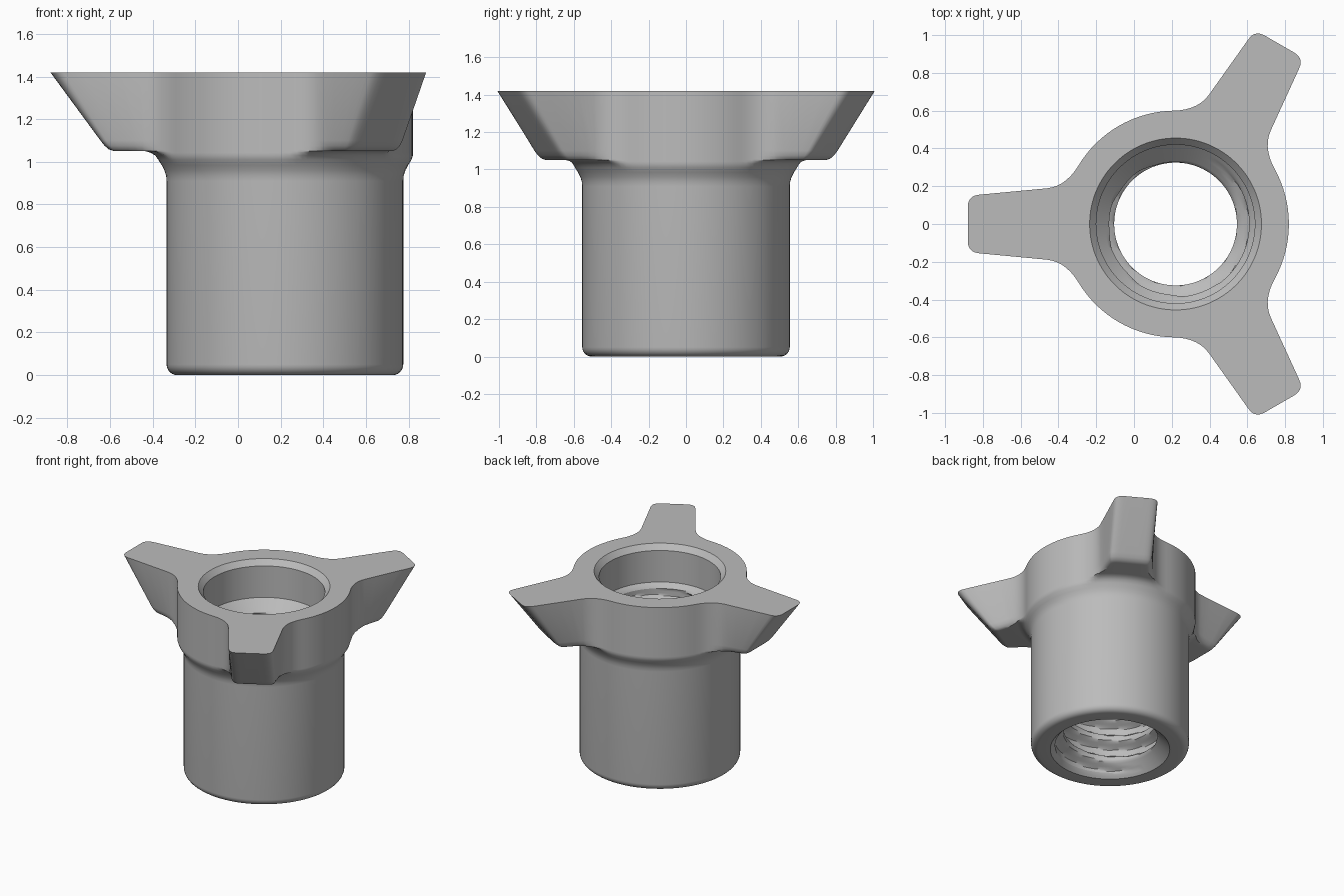
import bpy, bmesh
from math import pi, cos, sin, atan2, radians, hypot

cube = bpy.data.objects.get("Cube")
if cube:
    bpy.data.objects.remove(cube, do_unlink=True)

AXIS_X = 0.22
HEIGHT = 1.42
FLANGE_R, BODY_R = 0.60, 0.555
ARM_ROOT, ARM_TIP = 0.66, 1.10
BORE_R, MINOR_R, DEPTH, PITCH = 0.42, 0.325, 0.065, 0.17
LEDGE_Z = 1.14


def clamp(v, lo=0.0, hi=1.0):
    return max(lo, min(hi, v))


def bezier(a, b, c, n):
    """Quadratic curve from a to c, end point left out."""
    return [tuple((1 - t) ** 2 * p + 2 * t * (1 - t) * q + t * t * r
                  for p, q, r in zip(a, b, c))
            for t in (i / n for i in range(n))]


def half_outline():
    """Half of one arm sector, from the arm tip back to the flange arc."""
    pts = [(ARM_TIP, 0.0), (ARM_TIP, 0.045)]
    pts += bezier((ARM_TIP, 0.09), (ARM_TIP, 0.15), (1.04, 0.155), 5)
    pts += bezier((1.04, 0.155), (0.86, 0.172), (0.68, 0.189), 4)
    pts += bezier((0.68, 0.189), (0.58, 0.2), (0.513, 0.311), 7)
    for i in range(9):
        a = radians(31.2 + (60 - 31.2) * i / 8)
        pts.append((FLANGE_R * cos(a), FLANGE_R * sin(a)))
    return pts


half = half_outline()
sector = [(u, -v) for u, v in half[-2:0:-1]] + half


def outline(tip, cap, pinch=0.0):
    """Closed plan outline with arms cut back to tip and radius limited to cap."""
    s = (tip - ARM_ROOT) / (ARM_TIP - ARM_ROOT)
    ring = []
    for k in range(3):
        turn = pi / 3 + k * 2 * pi / 3
        for u, v in sector:
            if u > ARM_ROOT:
                u = ARM_ROOT + (u - ARM_ROOT) * s
            v *= 1 - pinch * clamp((u - 0.6) / 0.1)
            f = min(1.0, cap / hypot(u, v))
            u, v = u * f, v * f
            ring.append((u * cos(turn) - v * sin(turn), u * sin(turn) + v * cos(turn)))
    return ring


angles = [atan2(y, x) for x, y in outline(ARM_ROOT, BODY_R)]


def circle(r):
    return [(r * cos(a), r * sin(a)) for a in angles]


def thread_radius(a, z):
    """Helical groove, opened by a cone at each end of the bore."""
    p = (z / PITCH - a / (2 * pi)) % 1.0
    groove = MINOR_R + DEPTH * clamp((0.75 - abs(2 * p - 1)) / 0.45)
    return min(BORE_R, max(groove, BORE_R - z, BORE_R - (LEDGE_Z - z)))


def thread_ring(z):
    return [(thread_radius(a, z) * cos(a), thread_radius(a, z) * sin(a)) for a in angles]


# Flange and arms, from the top face down, blending into the body
rows = [(HEIGHT, outline(ARM_TIP, 2))]
for z, tip, pinch in ((1.10, 0.865, 0.02), (1.075, 0.845, 0.05),
                      (1.058, 0.825, 0.1), (1.05, 0.80, 0.16)):
    rows.append((z, outline(tip, 2, pinch)))
for z, cap in ((1.05, 0.655), (1.043, 0.63), (1.03, 0.608), (1.01, 0.594),
               (0.985, 0.578), (0.96, 0.565), (0.935, 0.557), (0.91, BODY_R)):
    rows.append((z, outline(ARM_ROOT, cap)))

# Body wall and rounded foot
FOOT = 0.05
for i in range(7):
    a = i / 6 * pi / 2
    rows.append((FOOT * (1 - sin(a)), circle(BODY_R - FOOT * (1 - cos(a)))))

# Threaded bore, from the bottom up to the ledge
STEPS = 100
for i in range(STEPS + 1):
    z = LEDGE_Z * i / STEPS
    rows.append((z, thread_ring(z)))

# Plain socket and its chamfered mouth
rows.append((HEIGHT - 0.04, circle(BORE_R)))
rows.append((HEIGHT, circle(BORE_R + 0.035)))

# Skin all rings into one closed shell
bm = bmesh.new()
rings = [[bm.verts.new((x + AXIS_X, y, z)) for x, y in ring] for z, ring in rows]
n = len(angles)
for k, a in enumerate(rings):
    b = rings[(k + 1) % len(rings)]
    for j in range(n):
        i = (j + 1) % n
        bm.faces.new((a[j], a[i], b[i], b[j]))
bmesh.ops.remove_doubles(bm, verts=bm.verts, dist=0.00005)
bmesh.ops.recalc_face_normals(bm, faces=bm.faces)
mesh = bpy.data.meshes.new("three_arm_threaded_sleeve")
bm.to_mesh(mesh)
bm.free()

sleeve = bpy.data.objects.new("three_arm_threaded_sleeve", mesh)
bpy.context.collection.objects.link(sleeve)

grey = bpy.data.materials.new("plain grey")
grey.use_nodes = True
colour = (0.5, 0.5, 0.5, 1.0)
grey.diffuse_color = colour
grey.node_tree.nodes["Principled BSDF"].inputs["Base Color"].default_value = colour
mesh.materials.append(grey)

bpy.ops.object.select_all(action="DESELECT")
sleeve.select_set(True)
bpy.context.view_layer.objects.active = sleeve
bpy.ops.object.shade_smooth_by_angle(angle=radians(32))
